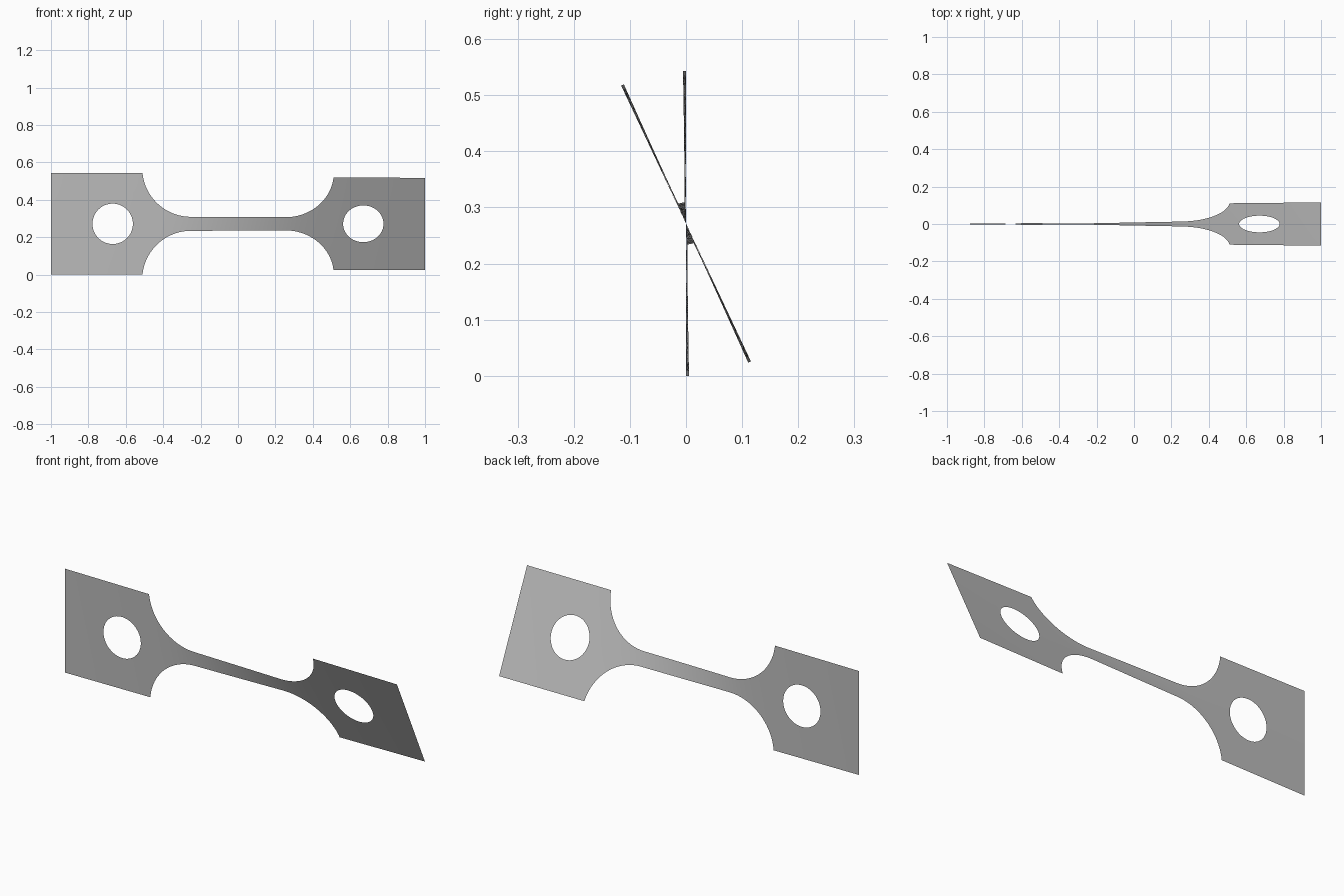
import bpy
import bmesh
from math import sin, cos, pi, sqrt, radians

if "Cube" in bpy.data.objects:
    bpy.data.objects.remove(bpy.data.objects["Cube"], do_unlink=True)

GRIP = 0.2715                # half height of the grip ends
NECK = 0.0375                # half height of the neck
FILLET_X, FILLET_R = 0.252, 0.26
HOLE_X, HOLE_R = 0.67, 0.108
TWIST = radians(25.2)
ROWS = 5


def half_height(x):
    """Outline of the coupon: straight neck, round fillets, square grips."""
    d = max(0.0, abs(x) - FILLET_X)
    if d >= FILLET_R:
        return GRIP
    return min(GRIP, NECK + FILLET_R - sqrt(FILLET_R ** 2 - d * d))


def hole_half(x):
    return sqrt(max(0.0, HOLE_R ** 2 - (abs(x) - HOLE_X) ** 2))


def spaced(a, b, n):
    return [a + (b - a) * i / n for i in range(n)]


# Stations along the positive half, denser around hole and fillet
corner = FILLET_X + sqrt(FILLET_R ** 2 - (NECK + FILLET_R - GRIP) ** 2)
half = spaced(0, FILLET_X, 12)
half += [FILLET_X + (corner - FILLET_X) * sin(pi / 2 * i / 24) for i in range(24)]
half += spaced(corner, HOLE_X - HOLE_R, 3)
half += [HOLE_X - HOLE_R * cos(pi * i / 32) for i in range(32)]
half += spaced(HOLE_X + HOLE_R, 1, 6) + [1.0]
stations = [-x for x in reversed(half[1:])] + half

# Twist gathers where the strip is slender
angles = [0.0]
for a, b in zip(stations, stations[1:]):
    angles.append(angles[-1] + (b - a) * half_height((a + b) / 2) ** -1.3)
angles = [a * TWIST / angles[-1] for a in angles]

# Thin sheet, upper and lower bands around the holes
bm = bmesh.new()
for side in (1, -1):
    columns = []
    for x, t in zip(stations, angles):
        inner, outer = hole_half(x), half_height(x)
        heights = [side * (inner + (outer - inner) * r / ROWS) for r in range(ROWS + 1)]
        columns.append([bm.verts.new((x, -v * sin(t), GRIP + v * cos(t))) for v in heights])
    for p, q in zip(columns, columns[1:]):
        for r in range(ROWS):
            face = [p[r], q[r], q[r + 1], p[r + 1]]
            bm.faces.new(face if side > 0 else face[::-1])
bmesh.ops.remove_doubles(bm, verts=bm.verts, dist=0.00005)

mesh = bpy.data.meshes.new("twisted_test_strip")
bm.to_mesh(mesh)
bm.free()
mesh.shade_smooth()

# Plain grey metal
grey = bpy.data.materials.new("light_grey")
grey.use_nodes = True
colour = (0.5, 0.5, 0.5, 1)
grey.diffuse_color = colour
grey.node_tree.nodes["Principled BSDF"].inputs["Base Color"].default_value = colour
mesh.materials.append(grey)

strip = bpy.data.objects.new("twisted_test_strip", mesh)
bpy.context.collection.objects.link(strip)
